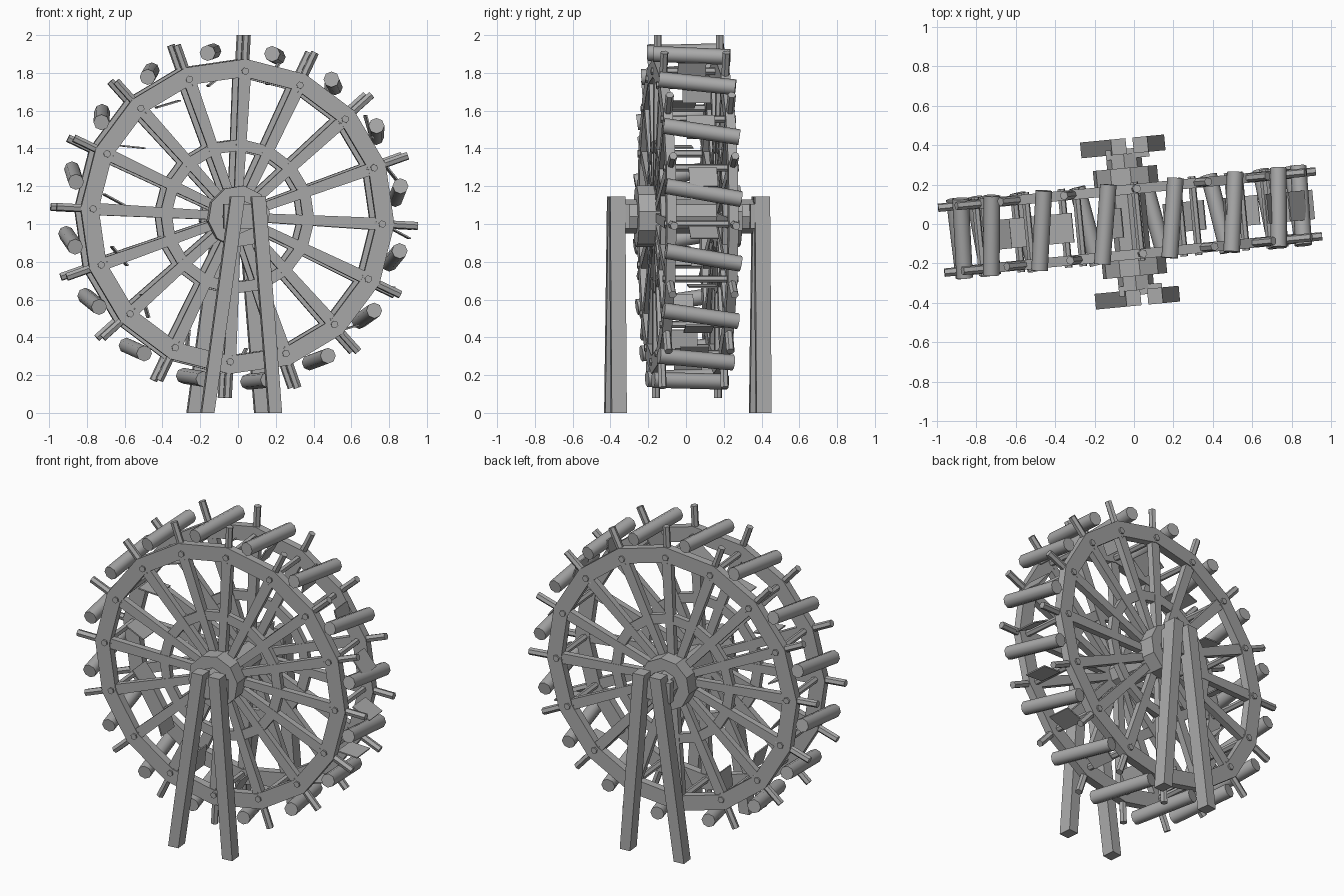
import bpy
from math import sin, cos, pi, radians
from mathutils import Vector, Matrix

if "Cube" in bpy.data.objects:
    bpy.data.objects.remove(bpy.data.objects["Cube"])

wood = bpy.data.materials.new("grey wood")
wood.use_nodes = True
GREY = (0.4, 0.4, 0.4, 1)
wood.diffuse_color = GREY
wood.node_tree.nodes["Principled BSDF"].inputs["Base Color"].default_value = GREY

# The whole machine is turned slightly about the vertical axis
FRAME = Matrix.Translation((-0.02, 0.01, 0)) @ Matrix.Rotation(radians(5.5), 4, 'Z')
HUB_Z = 1.04
N = 16
STEP = 2 * pi / N
START = radians(-3)
SIDES = {"front": -0.165, "back": 0.165}


def polar(r, a, y=0.0):
    return Vector((r * cos(a), y, HUB_Z + r * sin(a)))


def make(name, verts, faces):
    mesh = bpy.data.meshes.new(name)
    mesh.from_pydata([FRAME @ Vector(v) for v in verts], [], faces)
    mesh.materials.append(wood)
    obj = bpy.data.objects.new(name, mesh)
    bpy.context.collection.objects.link(obj)
    return obj


def ring(name, inner, outer, y, thick):
    """Sixteen-sided flat ring with corners on the spokes."""
    verts, faces = [], []
    for i in range(N):
        a = START + i * STEP
        for r, dy in ((inner, -1), (outer, -1), (outer, 1), (inner, 1)):
            verts.append(polar(r, a, y + dy * thick / 2))
        j = (i + 1) % N
        for k in range(4):
            m = (k + 1) % 4
            faces.append((4 * i + k, 4 * i + m, 4 * j + m, 4 * j + k))
    return make(name, verts, faces)


def beam(name, start, end, side, w0, w1, depth):
    """Square timber between two points, tapering from w0 to w1."""
    start, end = Vector(start), Vector(end)
    side = Vector(side).normalized()
    other = (end - start).cross(side).normalized() * depth / 2
    verts = []
    for p, w in ((start, w0), (end, w1)):
        s = side * w / 2
        verts += [p - s - other, p + s - other, p + s + other, p - s + other]
    faces = [(3, 2, 1, 0), (4, 5, 6, 7)]
    faces += [(k, (k + 1) % 4, (k + 1) % 4 + 4, k + 4) for k in range(4)]
    return make(name, verts, faces)


def rod(name, start, end, radius, sides, smooth=False):
    """Round timber between two points."""
    start, end = Vector(start), Vector(end)
    axis = (end - start).normalized()
    u = axis.orthogonal().normalized()
    v = axis.cross(u)
    verts = []
    for p in (start, end):
        for k in range(sides):
            t = 2 * pi * k / sides
            verts.append(p + (u * cos(t) + v * sin(t)) * radius)
    faces = [tuple(reversed(range(sides))), tuple(range(sides, 2 * sides))]
    for k in range(sides):
        m = (k + 1) % sides
        faces.append((k, m, m + sides, k + sides))
    obj = make(name, verts, faces)
    if smooth:
        for p in obj.data.polygons:
            p.use_smooth = len(p.vertices) == 4
    return obj


# Two wheels, each with rims, spokes, pegs and a hub
for label, y in SIDES.items():
    ring(f"{label}_rim", 0.74, 0.835, y, 0.05)
    ring(f"{label}_inner_ring", 0.35, 0.41, y, 0.035)
    out = 1 if y > 0 else -1
    rod(f"{label}_hub", (0, y - out * 0.01, HUB_Z), (0, out * 0.275, HUB_Z), 0.165, 10)
    for i in range(N):
        a = START + i * STEP
        beam(f"{label}_spoke_{i}", polar(0.08, a, y), polar(0.78, a, y),
             (-sin(a), 0, cos(a)), 0.045, 0.065, 0.04)
        rod(f"{label}_peg_{i}", polar(0.73, a, y), polar(0.962, a, y), 0.022, 6)

# Axle
rod("axle", (0, -0.345, HUB_Z), (0, 0.345, HUB_Z), 0.09, 8)

for i in range(N):
    a = START + i * STEP
    # Thin cross bars tying the wheels together
    rod(f"cross_bar_{i}", polar(0.77, a, -0.2), polar(0.77, a, 0.2), 0.02, 6)

    # Logs around the rim, skewed a little
    mid = a + STEP / 2
    skew = 0.04
    rod(f"rim_log_{i}", polar(0.88, mid + skew, -0.2), polar(0.88, mid - skew, 0.2),
        0.042, 8, smooth=True)

    # Flat paddles between the wheels
    b = radians(16) + i * STEP
    tilt = radians(-35) - b
    c = polar(0.76, b) + Vector((0.12, 0, 0))
    d = Vector((cos(tilt), 0, sin(tilt))) * 0.065
    beam(f"paddle_{i}", c - d, c + d, (0, 1, 0), 0.15, 0.15, 0.008)

# Leaning support legs with a bearing block on each side
for label, y in (("front", -0.385), ("back", 0.385)):
    for name, s in (("left", 1), ("right", -1)):
        beam(f"{label}_{name}_leg", (s * 0.18, y, 0), (0.035 + s * 0.055, y, 1.145),
             (1, 0, 0), 0.068, 0.075, 0.08)
    inner = y * 0.9
    beam(f"{label}_bearing", (-0.09, inner, HUB_Z), (0.13, inner, HUB_Z),
         (0, 1, 0), 0.05, 0.05, 0.13)
